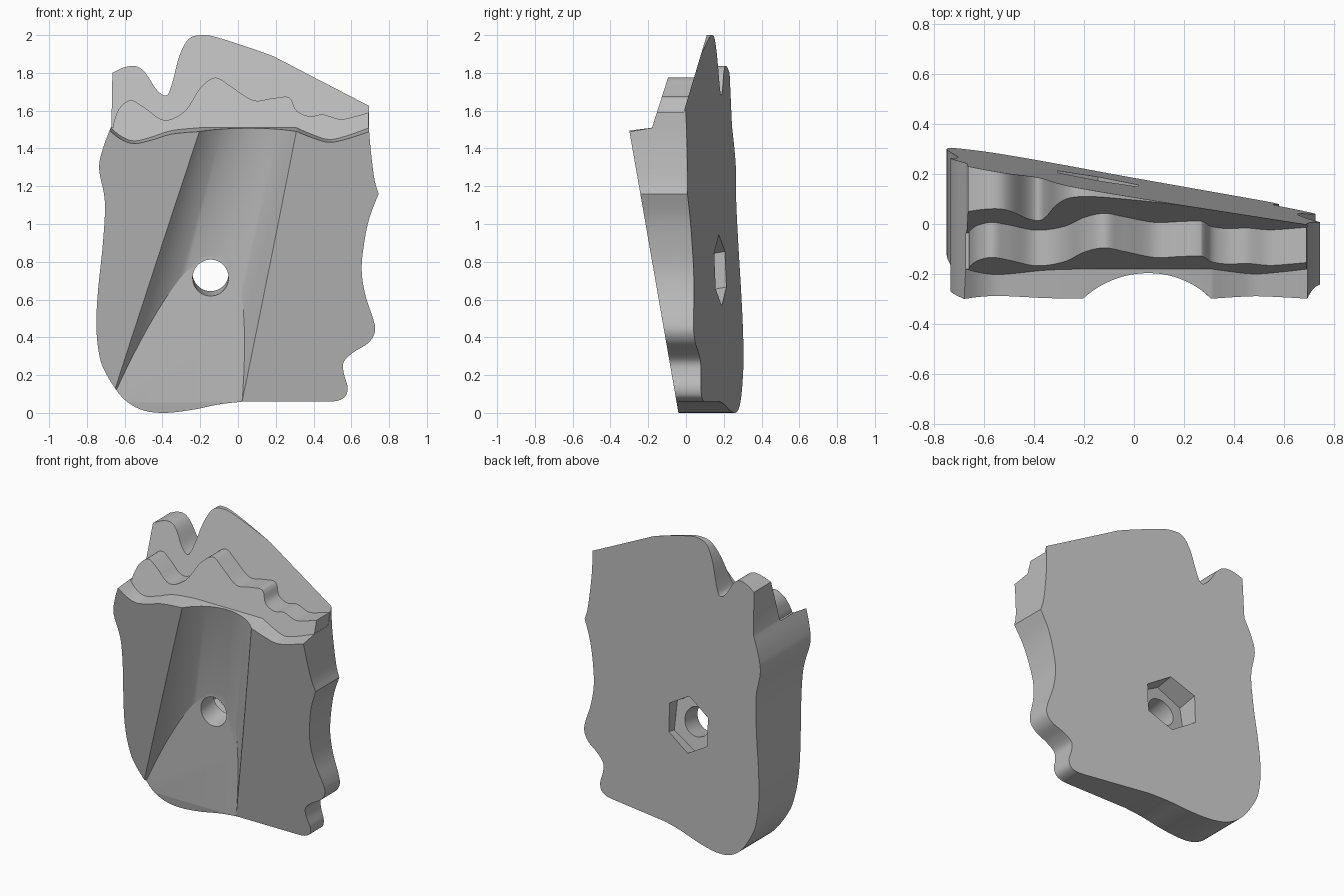
import bpy, bmesh, math
from mathutils import Vector
from mathutils.geometry import interpolate_bezier

cube = bpy.data.objects.get("Cube")
if cube:
    bpy.data.objects.remove(cube, do_unlink=True)

grey = bpy.data.materials.new("stone_grey")
grey.use_nodes = True
colour = (0.5, 0.5, 0.5, 1)
grey.diffuse_color = colour
grey.node_tree.nodes["Principled BSDF"].inputs["Base Color"].default_value = colour


# Sloping planes that bound the solid, given as depth y
def back_plane(x, z): return 0.187 - 0.177 * x - 0.041 * z
def front_plane(x, z): return -0.04 - 0.174 * z
def middle_plane(x, z): return -0.18 + 0.32 * (z - 1.51)
def upper_plane(x, z): return 0.11 + 0.3 * (z - 2)


def flat(y):
    return lambda x, z: y


def smooth(points, steps=5):
    """Smooth curve through the points, ends included."""
    p = [Vector((x, z, 0)) for x, z in points]
    out = [p[0]]
    for i in range(len(p) - 1):
        a, b = p[i], p[i + 1]
        ta = b - p[max(i - 1, 0)]
        tb = p[min(i + 2, len(p) - 1)] - a
        out += interpolate_bezier(a, a + ta / 6, b - tb / 6, b, steps + 1)[1:]
    return [(v.x, v.y) for v in out]


def loft(name, ring_a, ring_b):
    """Closed solid between two rings of points."""
    bm = bmesh.new()
    a = [bm.verts.new(v) for v in ring_a]
    b = [bm.verts.new(v) for v in ring_b]
    bm.faces.new(a)
    bm.faces.new(b[::-1])
    for i in range(len(a)):
        j = (i + 1) % len(a)
        bm.faces.new((a[j], a[i], b[i], b[j]))
    bmesh.ops.recalc_face_normals(bm, faces=bm.faces)
    mesh = bpy.data.meshes.new(name)
    bm.to_mesh(mesh)
    bm.free()
    obj = bpy.data.objects.new(name, mesh)
    bpy.context.collection.objects.link(obj)
    obj.data.materials.append(grey)
    return obj


def prism(name, outline, near, far, rise=0):
    return loft(name, [(x, near(x, z), z - rise) for x, z in outline],
                [(x, far(x, z), z) for x, z in outline])


def cut(target, cutter):
    mod = target.modifiers.new("cut", "BOOLEAN")
    mod.operation = "DIFFERENCE"
    mod.solver = "EXACT"
    mod.object = cutter
    bpy.context.view_layer.objects.active = target
    bpy.ops.object.modifier_apply(modifier=mod.name)
    bpy.data.objects.remove(cutter, do_unlink=True)


# Silhouette, one smooth run per side between sharp corners
left_side = smooth([(.03, .06), (-.1, .045), (-.25, .015), (-.4, 0), (-.52, .02),
                    (-.62, .09), (-.71, .23), (-.74, .34), (-.75, .48), (-.74, .66),
                    (-.715, .9), (-.705, 1.12), (-.735, 1.29), (-.715, 1.4), (-.67, 1.52)])
crest = smooth([(-.665, 1.8), (-.6, 1.83), (-.54, 1.835), (-.49, 1.8), (-.43, 1.71),
                (-.38, 1.68), (-.35, 1.74), (-.31, 1.89), (-.26, 1.98), (-.19, 2),
                (-.1, 1.985), (.1, 1.92), (.21, 1.88), (.29, 1.86)])
right_top = smooth([(.695, 1.65), (.695, 1.48), (.72, 1.25), (.745, 1.16)])
right_side = smooth([(.745, 1.16), (.695, 1.03), (.665, .88), (.655, .75), (.675, .62),
                     (.715, .5), (.725, .43), (.69, .37), (.61, .32), (.56, .27),
                     (.56, .21), (.58, .14), (.57, .09), (.53, .065), (.48, .06)])
block = prism("carved_block", left_side + crest + right_top + right_side[1:],
              flat(-.5), back_plane)

# Sloping front face
sheet = [(-1, -.3), (1, -.3), (1, 2.3), (-1, 2.3)]
cut(block, prism("front_cutter", sheet, flat(-1), front_plane))

# Middle step, then the wavy ledge in front of it
top = [(1, 2.3), (-1, 2.3)]
wave = smooth([(-.66, 1.53), (-.63, 1.61), (-.57, 1.655), (-.5, 1.62), (-.39, 1.55),
               (-.28, 1.6), (-.2, 1.72), (-.12, 1.775), (-.04, 1.73), (.08, 1.655),
               (.18, 1.665), (.27, 1.67), (.31, 1.6), (.38, 1.57), (.45, 1.58),
               (.54, 1.555), (.62, 1.57), (.69, 1.59)])
step = [(-1, 1.51), (-.66, 1.51)] + wave + [(.692, 1.51), (1, 1.51)]
cut(block, prism("step_cutter", step + top, flat(-1), upper_plane))
ledge = (smooth([(-.68, 1.515), (-.62, 1.465), (-.55, 1.44), (-.46, 1.46), (-.35, 1.495), (-.2, 1.51)])
         + smooth([(.31, 1.51), (.39, 1.475), (.48, 1.448), (.57, 1.465), (.71, 1.515)]))
ledge = [(-1, 1.515)] + ledge + [(1, 1.515)]


def ledge_near(x, z): return middle_plane(x, z) - 0.5


cut(block, prism("ledge_cutter", ledge + top, ledge_near, middle_plane, rise=0.085))


# Leaning, widening groove with a flat floor
def groove_ring(z):
    deep = -.195 + .223 * (1.5 - z)
    r = .362 + .047 * (1.5 - z)
    x = .055 - .264 * (1.5 - z)
    n = 96
    return [(x + r * math.cos(math.tau * i / n), deep - r + r * math.sin(math.tau * i / n), z)
            for i in range(n)]


groove = loft("groove_cutter", groove_ring(-.2), groove_ring(1.7))
floor_sheet = [(x * 3, z * 2 - 1) for x, z in sheet]
cut(groove, prism("floor_cutter", floor_sheet, flat(-.05), flat(2)))
cut(block, groove)

# Bolt hole with a hexagonal nut pocket at the back
axis = Vector((0, 1, .174)).normalized()
across = Vector((1, 0, 0))
up = across.cross(axis)


def bore(name, sides, radius, start, length):
    angles = [math.tau * i / sides + math.pi / 2 for i in range(sides)]
    ring = [start + radius * (across * math.cos(a) + up * math.sin(a)) for a in angles]
    return loft(name, ring, [v + axis * length for v in ring])


hole_mid = Vector((-.145, -.05, .715))
cut(block, bore("hole_cutter", 48, .095, hole_mid - axis * .4, 1))
cut(block, bore("pocket_cutter", 6, .187, hole_mid + axis * .135, .6))

bpy.ops.object.select_all(action="DESELECT")
block.select_set(True)
bpy.context.view_layer.objects.active = block
bpy.ops.object.shade_smooth_by_angle(angle=math.radians(25))
